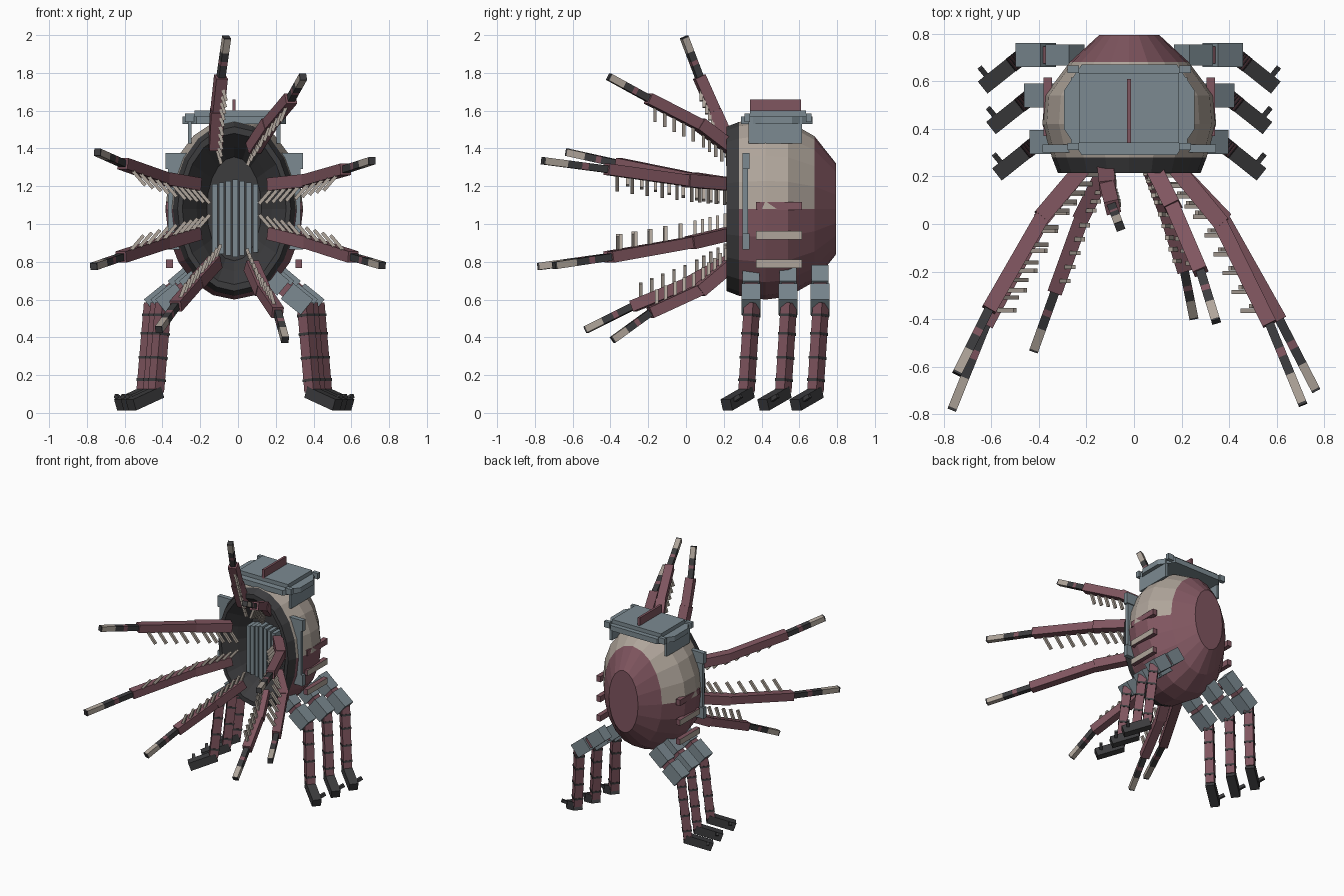
import bpy, bmesh
from math import sin, cos, tau
from mathutils import Vector, Matrix

cube = bpy.data.objects.get("Cube")
if cube:
    bpy.data.objects.remove(cube, do_unlink=True)

# Colours
COLOURS = {
    "dusty_red": (0.215, 0.092, 0.115),
    "beige": (0.43, 0.375, 0.325),
    "blue_grey": (0.2, 0.255, 0.285),
    "charcoal": (0.045, 0.045, 0.048),
}
MATS = []
for name, rgb in COLOURS.items():
    m = bpy.data.materials.new(name)
    m.use_nodes = True
    m.diffuse_color = (*rgb, 1)
    m.node_tree.nodes["Principled BSDF"].inputs["Base Color"].default_value = (*rgb, 1)
    MATS.append(m)
RED, BEIGE, BLUE, DARK = range(4)
CX, CZ = -0.02, 1.08


def finish(bm, name):
    bmesh.ops.recalc_face_normals(bm, faces=bm.faces)
    me = bpy.data.meshes.new(name)
    bm.to_mesh(me)
    bm.free()
    for m in MATS:
        me.materials.append(m)
    ob = bpy.data.objects.new(name, me)
    bpy.context.collection.objects.link(ob)
    return ob


def add_cube(bm, matrix, mat):
    verts = bmesh.ops.create_cube(bm, size=1, matrix=matrix)["verts"]
    faces = {f for v in verts for f in v.link_faces}
    for f in faces:
        f.material_index = mat
    return faces


def block(bm, lo, hi, mat):
    """Axis-aligned box between two corners."""
    lo, hi = Vector(lo), Vector(hi)
    return add_cube(bm, Matrix.Translation((lo + hi) / 2) @ Matrix.Diagonal((*(hi - lo), 1)), mat)


def bar(bm, a, b, w, h, mat, hint=(0, 0, 1)):
    """Box running from a to b, with its height turned towards hint."""
    a, b = Vector(a), Vector(b)
    d = (b - a).normalized()
    side = d.cross(Vector(hint)).normalized()
    up = side.cross(d)
    rot = Matrix((side, d, up)).transposed().to_4x4()
    return add_cube(bm, Matrix.Translation((a + b) / 2) @ rot @ Matrix.Diagonal((w, (b - a).length, h, 1)), mat)


# Barrel body with a hollow front: (y, x radius, z radius)
RINGS = [(0.795, 0.125, 0.24), (0.68, 0.25, 0.385), (0.54, 0.355, 0.465), (0.42, 0.365, 0.48),
         (0.28, 0.325, 0.46), (0.215, 0.3, 0.435), (0.215, 0.275, 0.4), (0.3, 0.2, 0.33),
         (0.38, 0.145, 0.275)]
SIDES = 20
bm = bmesh.new()
loops = []
for y, rx, rz in RINGS:
    loops.append([bm.verts.new((CX + rx * sin(tau * i / SIDES), y, CZ + rz * cos(tau * i / SIDES)))
                  for i in range(SIDES)])
for r in range(len(loops) - 1):
    for i in range(SIDES):
        j = (i + 1) % SIDES
        f = bm.faces.new((loops[r][i], loops[r][j], loops[r + 1][j], loops[r + 1][i]))
        upper = f.calc_center_median().z > CZ
        f.material_index = DARK if r >= 4 else BEIGE if upper and r > 0 else RED
bm.faces.new(loops[0]).material_index = RED
bm.faces.new(loops[-1]).material_index = DARK
finish(bm, "body")

# Upright bars in the mouth
bm = bmesh.new()
for i in range(-3, 4):
    x = CX + 0.005 + i * 0.036
    half = 0.205 - 0.008 * abs(i)
    block(bm, (x - 0.014, 0.3, 1.03 - half), (x + 0.014, 0.385, 1.03 + half), BLUE)
finish(bm, "mouth_bars")

# Roof hatch: eight-sided base, raised lid, side flaps, hinges and fin
bm = bmesh.new()
outline = [(sx * x, sy * y) for sx, sy, flip in ((1, 1, 0), (-1, 1, 1), (-1, -1, 0), (1, -1, 1))
           for x, y in (((0.275, 0.08), (0.2, 0.19)) if not flip else ((0.2, 0.19), (0.275, 0.08)))]
base = bm.faces.new([bm.verts.new((CX + x, 0.48 + y, 1.53)) for x, y in outline])
grown = bmesh.ops.extrude_face_region(bm, geom=[base])["geom"]
bmesh.ops.translate(bm, vec=(0, 0, 0.04), verts=[v for v in grown if isinstance(v, bmesh.types.BMVert)])
for f in bm.faces:
    f.material_index = BLUE
block(bm, (-0.23, 0.34, 1.56), (0.19, 0.635, 1.6), BLUE)
for s in (-1, 1):
    x = CX + s * 0.235
    block(bm, (x - 0.01, 0.33, 1.425), (x + 0.01, 0.615, 1.57), BLUE)
    for y in (0.31, 0.635):
        block(bm, (x - 0.025, y, 1.54), (x + 0.025, y + 0.03, 1.585), BLUE)
finish(bm, "roof_hatch")
bm = bmesh.new()
block(bm, (-0.03, 0.34, 1.59), (-0.012, 0.61, 1.66), RED)
finish(bm, "roof_fin")

# Side rails and slats
for s, label in ((-1, "right"), (1, "left")):
    bm = bmesh.new()
    a, b = sorted((CX + s * 0.28, CX + s * 0.35))
    block(bm, (a, 0.3, 0.865), (b, 0.327, 1.375), BLUE)
    for z in (0.865, 1.29):
        a, b = sorted((CX + s * 0.25, CX + s * 0.365))
        block(bm, (a, 0.3, z), (b, 0.335, z + 0.085), BLUE)
    finish(bm, label + "_side_rail")
    bm = bmesh.new()
    for z in (0.79, 0.94, 1.095):
        a, b = sorted((CX + s * 0.325, CX + s * 0.36))
        for f in block(bm, (a, 0.37, z - 0.022), (b, 0.615, z + 0.022), RED):
            f.normal_update()
            if f.normal.x * s > 0.9 and z < 1:
                f.material_index = BEIGE
    finish(bm, label + "_side_slats")

# Walking legs, three on each side
for s, label in ((-1, "right"), (1, "left")):
    for row, y, dx in (("front", 0.345, 0.0), ("middle", 0.54, 0.025), ("back", 0.71, 0.06)):
        def pt(x, oy, z):
            return Vector((CX + s * (x + dx), y + oy, z))
        out = Vector((s * 0.78, -0.62, 0))
        bm = bmesh.new()
        # Hip in two blocks with a joint between
        bar(bm, pt(0.16, 0, 0.745), pt(0.26, 0, 0.66), 0.09, 0.1, BLUE)
        bar(bm, pt(0.25, 0, 0.67), pt(0.29, 0, 0.635), 0.07, 0.075, RED)
        bar(bm, pt(0.28, 0, 0.645), pt(0.385, 0, 0.56), 0.1, 0.105, BLUE)
        # Shin with dark bands
        knee, ankle = pt(0.375, 0.005, 0.58), pt(0.415, -0.025, 0.11)
        bar(bm, knee, ankle, 0.062, 0.062, RED, out)
        for t in (0.12, 0.33, 0.6, 0.85):
            bar(bm, knee.lerp(ankle, t), knee.lerp(ankle, t + 0.03), 0.068, 0.068, DARK, out)
        # Foot and claw
        toe = ankle + out * 0.17 + Vector((0, 0, -0.068))
        bar(bm, ankle - out * 0.02, toe, 0.065, 0.062, DARK)
        root = ankle.lerp(toe, 0.8)
        bar(bm, root, root + Vector((s * 0.045, 0.055, 0.035)), 0.022, 0.022, DARK)
        finish(bm, f"{label}_{row}_leg")

# Tentacles: root, elbow, wrist and tip, then the sideways reach of the teeth
TENTACLES = {
    "upper_right": ((-0.12, 0.24, 1.4), (-0.11, 0.15, 1.6), (-0.09, 0.07, 1.78), (-0.06, -0.01, 1.99), 0.03),
    "upper_left": ((0.08, 0.24, 1.4), (0.165, 0.07, 1.53), (0.28, -0.2, 1.665), (0.345, -0.41, 1.78), 0.04),
    "high_side_right": ((-0.22, 0.23, 1.21), (-0.39, 0.03, 1.24), (-0.61, -0.36, 1.32), (-0.745, -0.63, 1.38), 0.09),
    "high_side_left": ((0.18, 0.23, 1.21), (0.37, 0, 1.23), (0.57, -0.42, 1.29), (0.71, -0.76, 1.335), 0.09),
    "low_side_right": ((-0.22, 0.23, 0.95), (-0.39, 0.02, 0.9), (-0.62, -0.42, 0.825), (-0.765, -0.78, 0.775), 0.09),
    "low_side_left": ((0.18, 0.23, 0.95), (0.38, 0.02, 0.9), (0.61, -0.4, 0.825), (0.765, -0.7, 0.78), 0.09),
    "lower_right": ((-0.12, 0.23, 0.8), (-0.22, 0.03, 0.69), (-0.33, -0.28, 0.565), (-0.42, -0.53, 0.44), 0.04),
    "lower_left": ((0.07, 0.23, 0.78), (0.13, 0.07, 0.645), (0.21, -0.19, 0.53), (0.25, -0.39, 0.385), 0.03),
}
BANDS = ((0, 0.3, DARK), (0.3, 0.4, RED), (0.4, 0.62, DARK), (0.62, 0.97, BEIGE), (0.97, 1, DARK))
for name, (*points, reach) in TENTACLES.items():
    root, elbow, wrist, tip = map(Vector, points)
    bm = bmesh.new()
    bar(bm, root, elbow, 0.07, 0.068, RED)
    bar(bm, elbow.lerp(root, 0.08), wrist, 0.062, 0.06, RED)
    for t0, t1, mat in BANDS:
        bar(bm, wrist.lerp(tip, t0), wrist.lerp(tip, t1), 0.038, 0.038, mat)
    # Row of teeth turned towards the mouth
    inward = Vector((-reach if wrist.x > CX else reach, 0, -0.105 if wrist.z > CZ else 0.105))
    for a, b in ((root, elbow), (elbow, wrist)):
        for i in range(5):
            p = a.lerp(b, (i + 0.6) / 5.3)
            bar(bm, p, p + inward, 0.018, 0.018, BEIGE, (0, 1, 0))
    finish(bm, name + "_tentacle")
